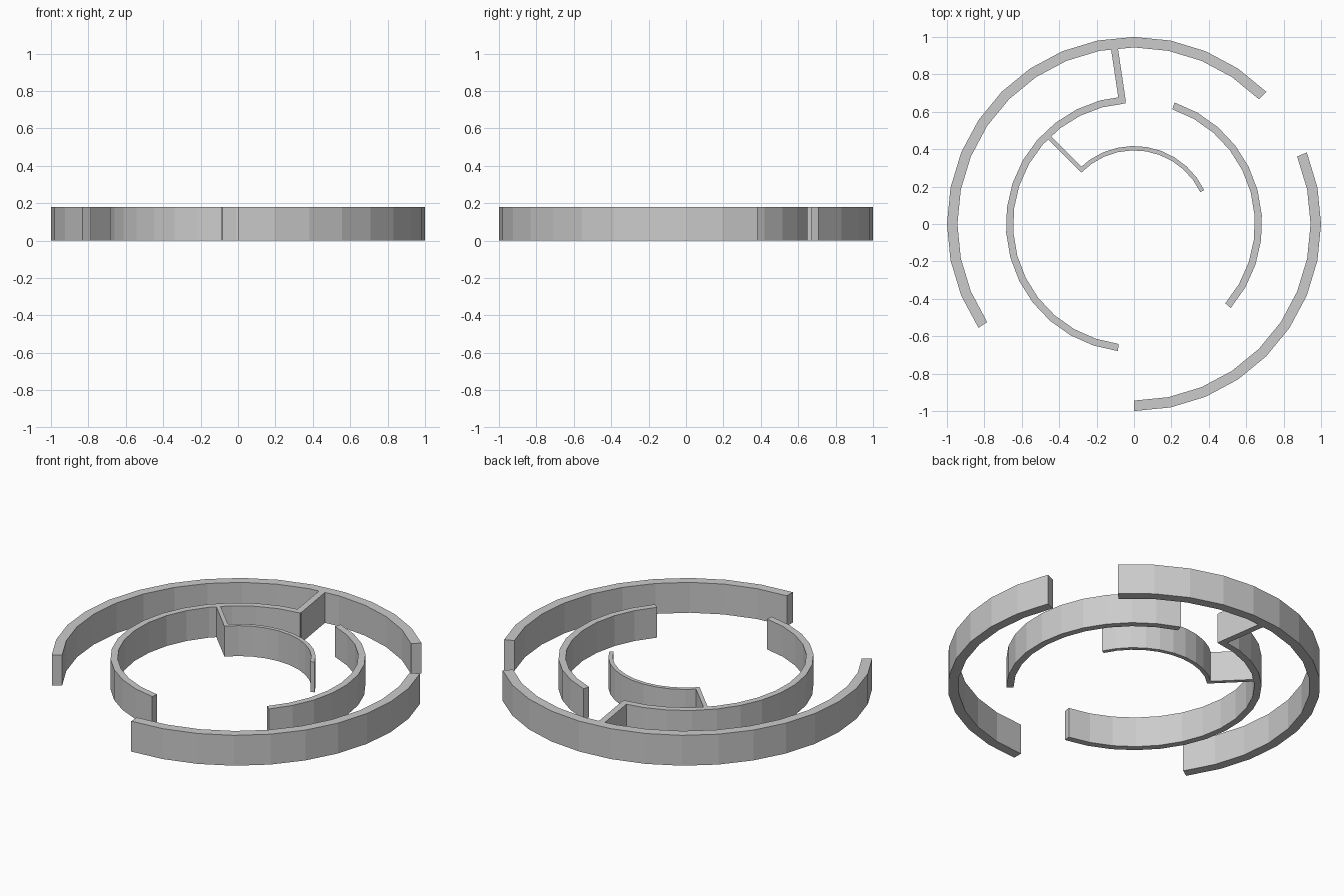
import bpy, bmesh
from math import radians, cos, sin
from mathutils import Vector

if "Cube" in bpy.data.objects:
    bpy.data.objects.remove(bpy.data.objects["Cube"])

HEIGHT = 0.18


def finish(name, bm):
    bmesh.ops.recalc_face_normals(bm, faces=bm.faces[:])
    mesh = bpy.data.meshes.new(name)
    bm.to_mesh(mesh)
    bm.free()
    obj = bpy.data.objects.new(name, mesh)
    bpy.context.collection.objects.link(obj)
    return obj


def arc_wall(name, radius, start, end, segments):
    """Curved wall: a rectangular section swept around z, capped at both ends."""
    inner = radius * 0.944
    bm = bmesh.new()
    rings = []
    for i in range(segments + 1):
        a = radians(start + (end - start) * i / segments)
        rings.append([bm.verts.new((r * cos(a), r * sin(a), z))
                      for r, z in ((inner, 0), (radius, 0), (radius, HEIGHT), (inner, HEIGHT))])
    for p, q in zip(rings, rings[1:]):
        for k in range(4):
            n = (k + 1) % 4
            bm.faces.new((p[k], p[n], q[n], q[k]))
    bm.faces.new(rings[0])
    bm.faces.new(rings[-1])
    return finish(name, bm)


def straight_wall(name, a, b, width):
    """Straight wall between two plan points."""
    a, b = Vector(a), Vector(b)
    d = (b - a).normalized()
    side = Vector((-d.y, d.x)) * width / 2
    bm = bmesh.new()
    base = bm.faces.new([bm.verts.new((p.x, p.y, 0))
                         for p in (a - side, b - side, b + side, a + side)])
    top = bmesh.ops.extrude_face_region(bm, geom=[base], use_keep_orig=True)
    bmesh.ops.translate(bm, vec=(0, 0, HEIGHT),
                        verts=[v for v in top["geom"] if isinstance(v, bmesh.types.BMVert)])
    return finish(name, bm)


# Outer and middle rings: same broken ring, scaled and turned
for label, radius, turn in (("outer", 1.0, 0), ("middle", 0.685, 49)):
    arc_wall(label + "_long_arc", radius, 45 + turn, 213.75 + turn, 15)
    arc_wall(label + "_short_arc", radius, -90 + turn, 22.5 + turn, 10)

# Innermost arc
arc_wall("inner_arc", 0.417, 25.7, 135.7, 10)

# Straight walls joining the rings
straight_wall("outer_connector", (-0.062, 0.654), (-0.107, 0.955), 0.037)
straight_wall("inner_connector", (-0.276, 0.286), (-0.465, 0.475), 0.023)
